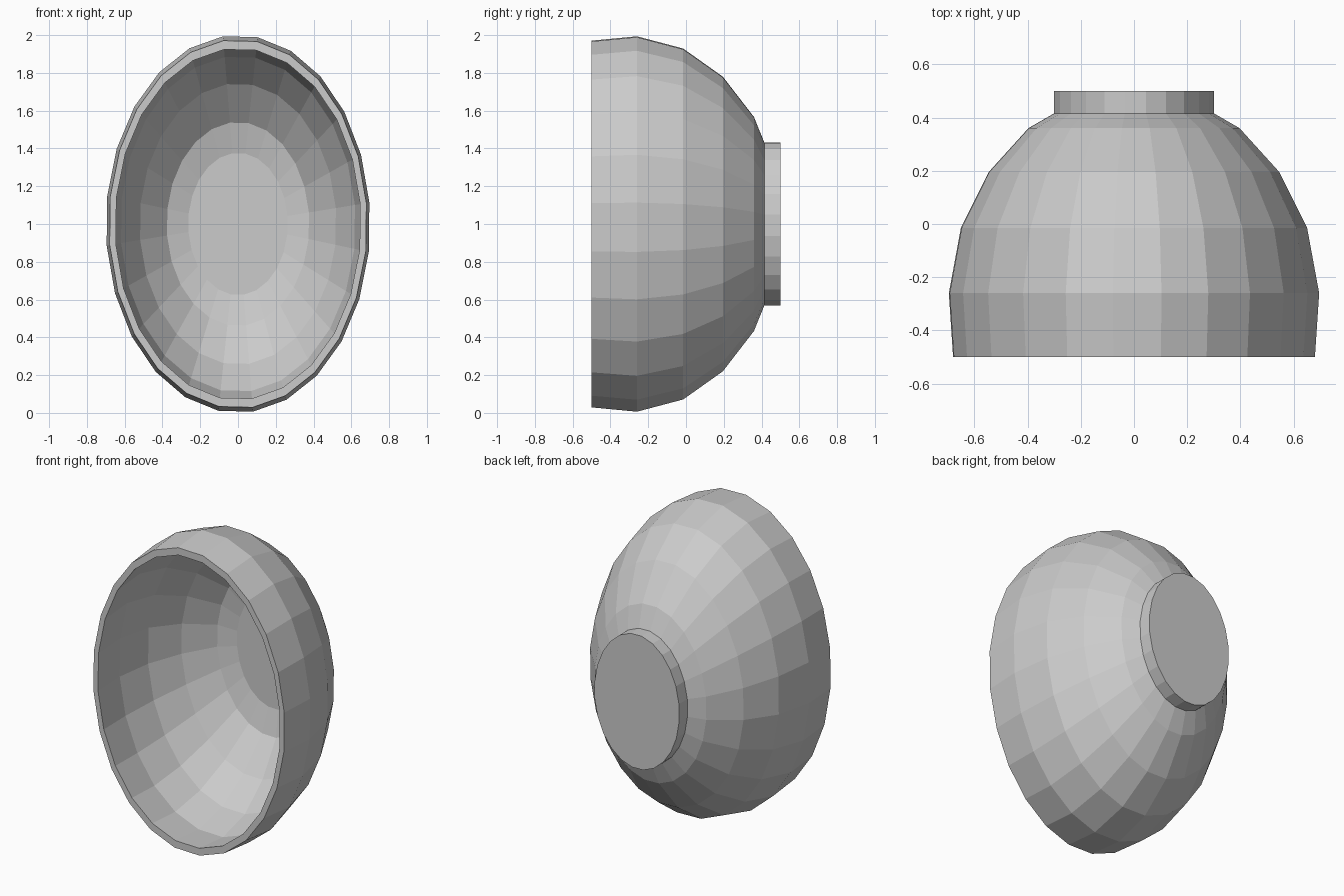
import bpy, bmesh, math

if "Cube" in bpy.data.objects:
    bpy.data.objects.remove(bpy.data.objects["Cube"])

SIDES = 24
OFFSET = math.radians(8.5)
RX, RZ = 0.70, 1.0

# Closed cross-section (y, radius factor): inside floor -> rim -> outside -> foot
profile = [
    (0.365, 0.377), (0.325, 0.54), (0.165, 0.745), (-0.03, 0.89),
    (-0.26, 0.95), (-0.50, 0.93),
    (-0.50, 0.977), (-0.26, 1.0), (-0.015, 0.935), (0.195, 0.785),
    (0.36, 0.57), (0.415, 0.433), (0.50, 0.433),
]

bm = bmesh.new()


def ring(y, r):
    """Elliptical ring of vertices around the y axis."""
    verts = []
    for i in range(SIDES):
        a = OFFSET + 2 * math.pi * i / SIDES
        verts.append(bm.verts.new((RX * r * math.sin(a), y, 1 + RZ * r * math.cos(a))))
    return verts


rings = [ring(y, r) for y, r in profile]

# Walls between neighbouring rings
for a, b in zip(rings, rings[1:]):
    for i in range(SIDES):
        j = (i + 1) % SIDES
        bm.faces.new((a[i], a[j], b[j], b[i]))

# Inside floor and underside of the foot
bm.faces.new(rings[0])
bm.faces.new(rings[-1])
bmesh.ops.recalc_face_normals(bm, faces=bm.faces)

mesh = bpy.data.meshes.new("oval_bowl")
bm.to_mesh(mesh)
bm.free()
bowl = bpy.data.objects.new("oval_bowl", mesh)
bpy.context.collection.objects.link(bowl)
